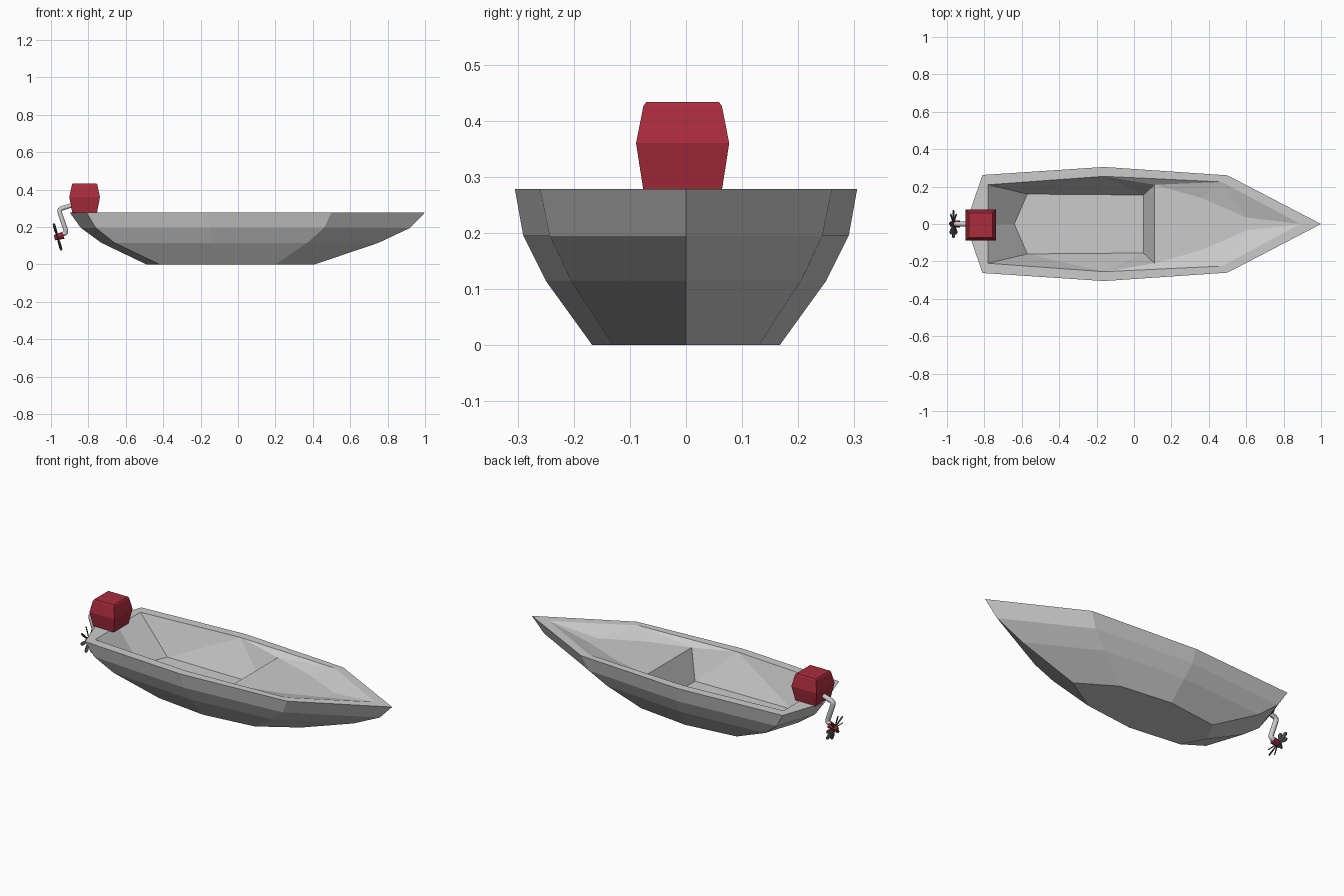
import bpy, bmesh, math
from mathutils import Vector, Matrix

if "Cube" in bpy.data.objects:
    bpy.data.objects.remove(bpy.data.objects["Cube"])


def finish(bm, name, mat=None):
    bmesh.ops.recalc_face_normals(bm, faces=bm.faces)
    me = bpy.data.meshes.new(name)
    bm.to_mesh(me)
    bm.free()
    ob = bpy.data.objects.new(name, me)
    bpy.context.collection.objects.link(ob)
    if mat:
        me.materials.append(mat)
    return ob


def material(name, color):
    m = bpy.data.materials.new(name)
    m.diffuse_color = color
    m.use_nodes = True
    m.node_tree.nodes["Principled BSDF"].inputs["Base Color"].default_value = m.diffuse_color
    return m


red = material("red_paint", (0.40, 0.025, 0.045, 1))
dark = material("dark_metal", (0.07, 0.07, 0.07, 1))

# Hull: named half-points, mirrored across y = 0
levels = [  # z, bow x, bow corner, middle, stern corner, stern x
    (0.00, 0.41, (0.20, 0.13), (-0.11, 0.167), (-0.42, 0.13), -0.49),
    (0.115, 0.75, (0.37, 0.205), (-0.13, 0.25), (-0.66, 0.21), -0.73),
    (0.195, 0.92, (0.46, 0.243), (-0.15, 0.29), (-0.76, 0.245), -0.84),
    (0.278, 1.00, (0.50, 0.26), (-0.16, 0.305), (-0.81, 0.262), -0.90),
    (0.278, 0.89, (0.47, 0.225), (-0.16, 0.255), (-0.78, 0.21), -0.78),  # inner rim
]
bm = bmesh.new()


def pair(x, y, z):
    return {s: bm.verts.new((x, s * y, z)) for s in (1, -1)}


def centre(x, z):
    v = bm.verts.new((x, 0, z))
    return {1: v, -1: v}


rings = []
for z, bow, c, m, s, stern in levels:
    rings.append([centre(bow, z), pair(*c, z), pair(*m, z), pair(*s, z), centre(stern, z)])
bow, corner, mid, quarter, stern = rings[-1]

# Sunken foredeck and cockpit floor
deck_a, deck_b, deck_c = pair(0.11, 0.21, 0.25), pair(0.36, 0.14, 0.245), pair(0.60, 0.035, 0.24)
floor_a, floor_b, floor_c = pair(0.05, 0.155, 0.09), pair(-0.57, 0.16, 0.09), centre(-0.64, 0.09)

for s in (1, -1):
    def face(*pts):
        bm.faces.new([p[s] for p in pts])
    for lo, hi in zip(rings, rings[1:]):
        for i in range(4):
            face(lo[i], lo[i + 1], hi[i + 1], hi[i])
    face(mid, corner, deck_a)
    face(deck_a, corner, deck_b)
    face(deck_b, corner, deck_c)
    face(deck_c, corner, bow)
    face(mid, deck_a, floor_a)
    face(mid, floor_a, floor_b)
    face(mid, floor_b, quarter)
    face(quarter, floor_b, floor_c, stern)


def across(*pts, tip=None):
    vs = [p[1] for p in pts] + ([tip[1]] if tip else []) + [p[-1] for p in reversed(pts)]
    bm.faces.new(vs)


across(deck_a, deck_b)
across(deck_b, deck_c)
across(deck_c, tip=bow)
across(deck_a, floor_a)
across(floor_a, floor_b, tip=floor_c)
b = rings[0]
across(b[1], b[2], b[3], tip=b[4])
across(b[1], tip=b[0])
finish(bm, "hull")

# Motor housing: three stacked square sections
bm = bmesh.new()
prev = None
for z, hx, hy in ((0.276, 0.066, 0.07), (0.36, 0.082, 0.083), (0.426, 0.068, 0.070), (0.433, 0.063, 0.065)):
    ring = [bm.verts.new((-0.82 + a * hx, -0.006 + c * hy, z))
            for a, c in ((-1, -1), (1, -1), (1, 1), (-1, 1))]
    if prev:
        for i in range(4):
            j = (i + 1) % 4
            bm.faces.new((prev[i], prev[j], ring[j], ring[i]))
    else:
        bm.faces.new(ring)
    prev = ring
bm.faces.new(prev)
finish(bm, "motor_housing", red)

# Bent drive pipe
cu = bpy.data.curves.new("drive_pipe", 'CURVE')
cu.dimensions = '3D'
cu.bevel_depth = 0.014
cu.bevel_resolution = 1
cu.use_fill_caps = True
path = [(-0.86, 0.32), (-0.90, 0.313), (-0.943, 0.299), (-0.953, 0.293), (-0.954, 0.281),
        (-0.921, 0.183), (-0.920, 0.172), (-0.928, 0.165), (-0.955, 0.155)]
sp = cu.splines.new('POLY')
sp.points.add(len(path) - 1)
for p, (x, z) in zip(sp.points, path):
    p.co = (x, 0, z, 1)
bpy.context.collection.objects.link(bpy.data.objects.new("drive_pipe", cu))

# Propeller hub and blades, local z along the shaft
axis = Vector((-0.96, 0, -0.28))
place = Matrix.Translation((-0.965, 0, 0.147)) @ axis.to_track_quat('Z', 'Y').to_matrix().to_4x4()
bm = bmesh.new()
bmesh.ops.create_cone(bm, cap_ends=True, segments=8, radius1=0.02, radius2=0.014, depth=0.05,
                      matrix=place @ Matrix.Translation((0, 0, -0.008)))
finish(bm, "propeller_hub", red)

bm = bmesh.new()
profile = [(0.008, 0.004), (0.03, 0.006), (0.055, 0.010), (0.069, 0.008), (0.075, 0.003)]
for k in range(8):
    turn = Matrix.Rotation(k * math.pi / 4, 4, 'Z') @ Matrix.Rotation(math.radians(35), 4, 'X')
    outline = profile + [(r, -w) for r, w in reversed(profile)]
    top, bot = [[bm.verts.new(place @ turn @ Vector((r, w, h))) for r, w in outline]
                for h in (0.0025, -0.0025)]
    bm.faces.new(top)
    bm.faces.new(bot[::-1])
    for i in range(len(top)):
        j = (i + 1) % len(top)
        bm.faces.new((top[j], top[i], bot[i], bot[j]))
finish(bm, "propeller_blades", dark)
